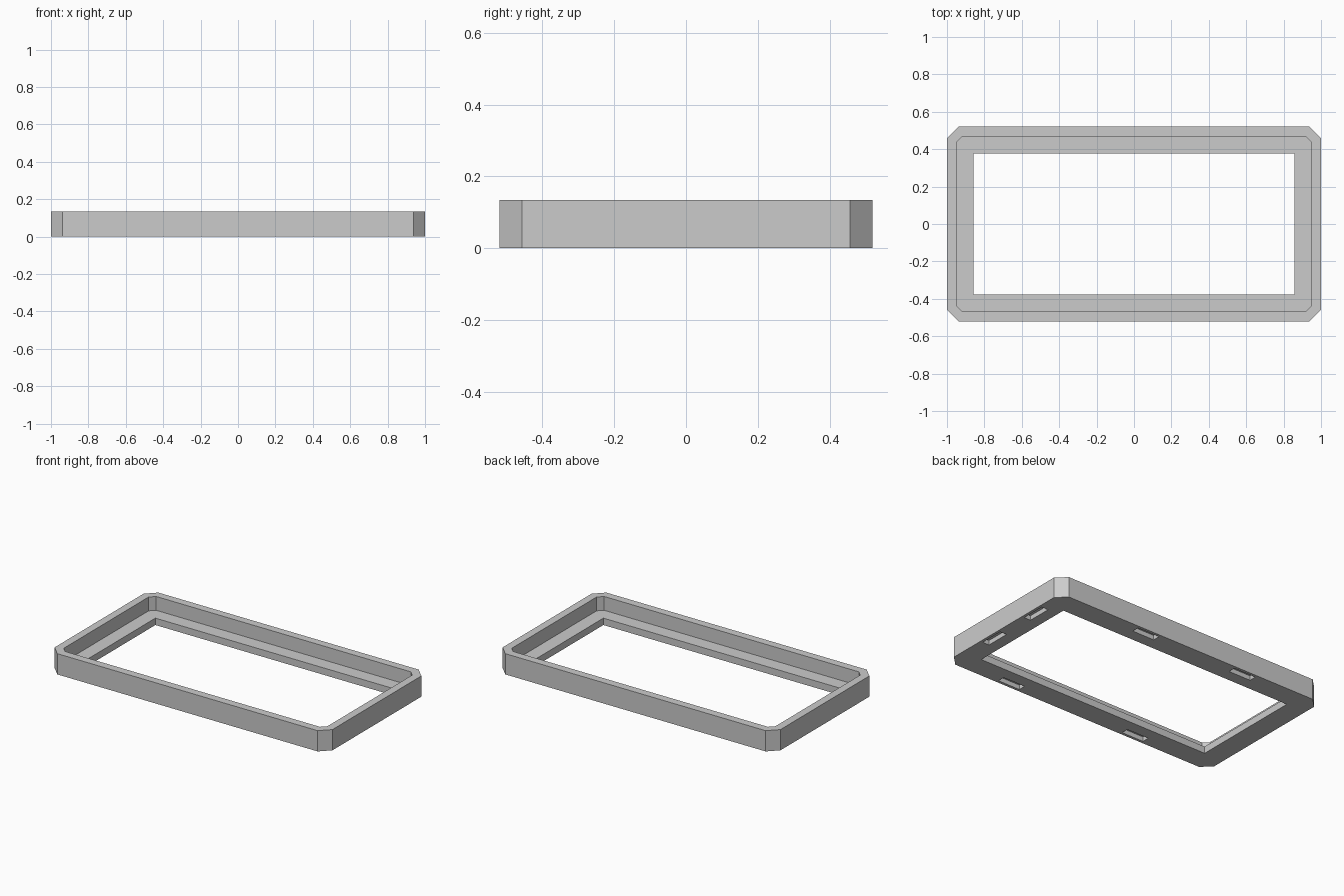
import bpy
import bmesh

cube = bpy.data.objects.get("Cube")
if cube:
    bpy.data.objects.remove(cube, do_unlink=True)

HEIGHT = 0.135
LEDGE = 0.045
SLOT_DEPTH = 0.03

grey = bpy.data.materials.new("light_grey")
grey.use_nodes = True
grey.diffuse_color = (0.6, 0.6, 0.6, 1)
grey.node_tree.nodes["Principled BSDF"].inputs["Base Color"].default_value = (0.6, 0.6, 0.6, 1)


def prism(name, half_x, half_y, z0, z1, chamfer=0, center=(0, 0)):
    """Upright rectangular prism with optional chamfered corners."""
    outline = []
    for sx, sy in ((1, 1), (-1, 1), (-1, -1), (1, -1)):
        if chamfer:
            pair = [(sx * half_x, sy * (half_y - chamfer)),
                    (sx * (half_x - chamfer), sy * half_y)]
            outline += pair if sx * sy > 0 else pair[::-1]
        else:
            outline.append((sx * half_x, sy * half_y))
    bm = bmesh.new()
    base = bm.faces.new([bm.verts.new((x + center[0], y + center[1], z0)) for x, y in outline])
    top = bmesh.ops.extrude_face_region(bm, geom=[base])["geom"]
    bmesh.ops.translate(bm, vec=(0, 0, z1 - z0),
                        verts=[v for v in top if isinstance(v, bmesh.types.BMVert)])
    bmesh.ops.recalc_face_normals(bm, faces=bm.faces)
    mesh = bpy.data.meshes.new(name)
    bm.to_mesh(mesh)
    bm.free()
    mesh.materials.append(grey)
    obj = bpy.data.objects.new(name, mesh)
    bpy.context.collection.objects.link(obj)
    return obj


# Outer body
frame = prism("frame", 1, 0.52, 0, HEIGHT, 0.063)

# Recessed pocket and through opening
cutters = [
    prism("pocket_cutter", 0.949, 0.468, LEDGE, HEIGHT + 0.1, 0.032),
    prism("opening_cutter", 0.858, 0.376, -0.1, HEIGHT + 0.05),
]

# Shallow slots in the underside: back, front and left rails
for x, y in ((0.31, 0.478), (-0.43, 0.478), (0.54, -0.478), (-0.41, -0.478)):
    cutters.append(prism("slot_cutter", 0.08, 0.024, -0.05, SLOT_DEPTH, 0, (x, y)))
for y in (0.245, -0.135):
    cutters.append(prism("slot_cutter", 0.024, 0.08, -0.05, SLOT_DEPTH, 0, (0.958, y)))

# Cut the body, then drop the cutters
bpy.context.view_layer.objects.active = frame
for cutter in cutters:
    cutter.hide_render = True
    mod = frame.modifiers.new("cut", 'BOOLEAN')
    mod.operation = 'DIFFERENCE'
    mod.solver = 'EXACT'
    mod.object = cutter
    bpy.ops.object.modifier_apply(modifier=mod.name)
    bpy.data.objects.remove(cutter, do_unlink=True)
